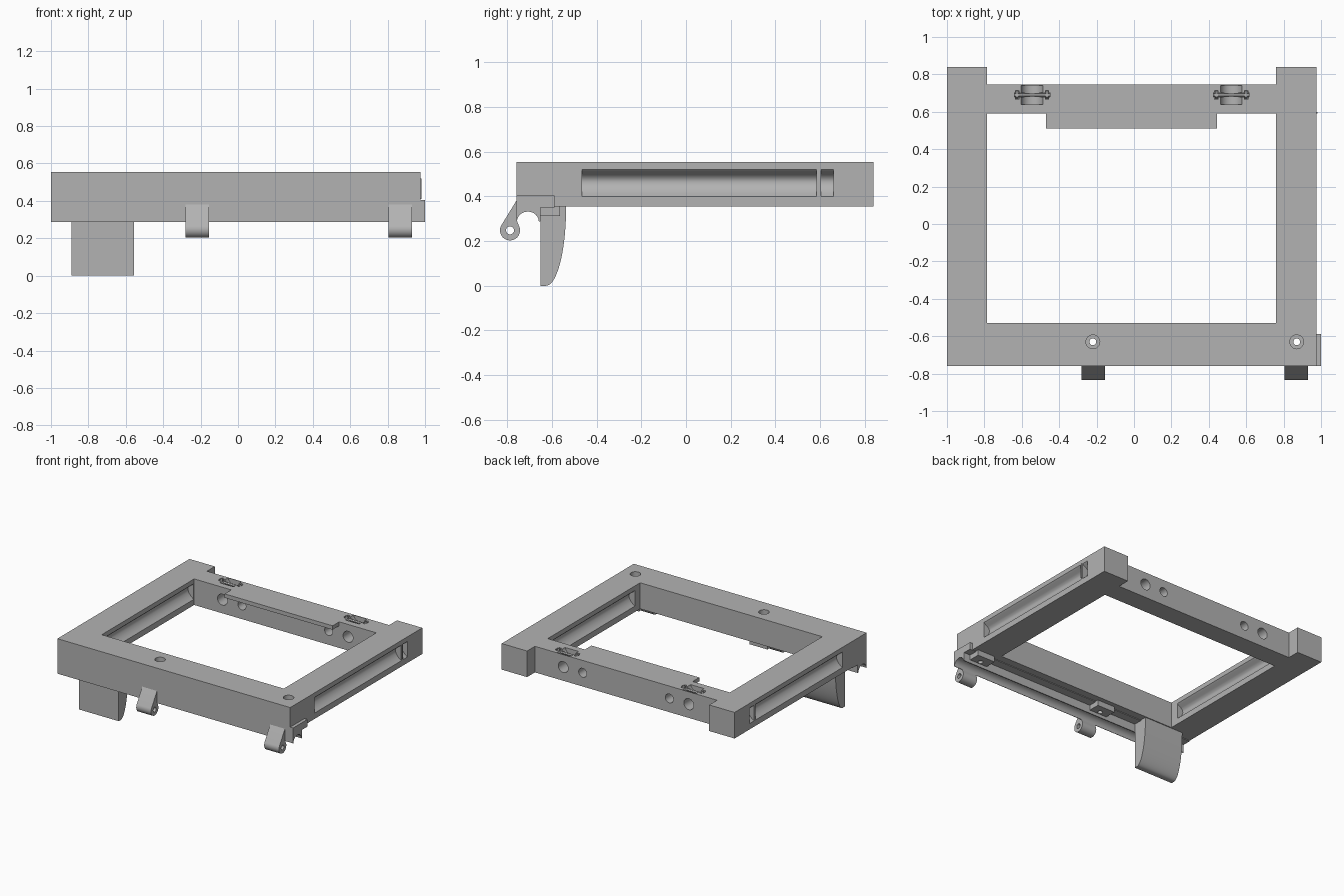
import bpy, bmesh, math
from mathutils import Vector, Matrix

cube = bpy.data.objects.get("Cube")
if cube:
    bpy.data.objects.remove(cube)

grey = bpy.data.materials.new("plain grey")
grey.use_nodes = True
tone = (0.45, 0.45, 0.45, 1)
grey.diffuse_color = tone
grey.node_tree.nodes["Principled BSDF"].inputs["Base Color"].default_value = tone


def make(name, bm):
    bmesh.ops.recalc_face_normals(bm, faces=bm.faces[:])
    mesh = bpy.data.meshes.new(name)
    bm.to_mesh(mesh)
    bm.free()
    mesh.materials.append(grey)
    ob = bpy.data.objects.new(name, mesh)
    bpy.context.collection.objects.link(ob)
    return ob


def box(name, x, y, z):
    bm = bmesh.new()
    bmesh.ops.create_cube(bm, size=1)
    for v in bm.verts:
        v.co = [(a + b) / 2 + c * (b - a) for (a, b), c in zip((x, y, z), v.co)]
    return make(name, bm)


def prism(name, points, start, along):
    """Close a list of 3D points into a face and extrude it."""
    bm = bmesh.new()
    face = bm.faces.new([bm.verts.new(Vector(p) + Vector(start)) for p in points])
    new = bmesh.ops.extrude_face_region(bm, geom=[face])["geom"]
    bmesh.ops.translate(bm, vec=along, verts=[g for g in new if isinstance(g, bmesh.types.BMVert)])
    return make(name, bm)


def cylinder(name, centre, radius, length, axis, sides=32):
    turn = {"X": Matrix.Rotation(math.pi / 2, 4, "Y"),
            "Y": Matrix.Rotation(math.pi / 2, 4, "X"), "Z": Matrix()}[axis]
    bm = bmesh.new()
    bmesh.ops.create_cone(bm, cap_ends=True, segments=sides, radius1=radius, radius2=radius,
                          depth=length, matrix=Matrix.Translation(centre) @ turn)
    return make(name, bm)


def arc(cy, cz, ry, rz, a, b, n=16):
    angles = [math.radians(a + (b - a) * i / n) for i in range(n + 1)]
    return [(0, cy + ry * math.cos(t), cz + rz * math.sin(t)) for t in angles]


def carve(ob, cutters):
    for c in cutters:
        m = ob.modifiers.new("cut", "BOOLEAN")
        m.operation, m.solver, m.object = "DIFFERENCE", "EXACT", c
    bpy.context.view_layer.update()
    mesh = bpy.data.meshes.new_from_object(ob.evaluated_get(bpy.context.evaluated_depsgraph_get()))
    ob.modifiers.clear()
    ob.data = mesh
    for c in cutters:
        bpy.data.objects.remove(c)


LEFT, RIGHT, IN_L, IN_R = -1.0, 0.975, -0.785, 0.76
BOTTOM, TOP = 0.355, 0.555
bolt_xs = (-0.22, 0.87)
clamp_xs = (-0.545, 0.52)

# Frame slab, its opening with a thin rear lip, and the rear notch
frame = box("frame", (LEFT, RIGHT), (-0.76, 0.84), (BOTTOM, TOP))
cuts = [
    box("opening", (IN_L, IN_R), (-0.53, 0.51), (0.2, 0.7)),
    box("opening_left", (IN_L, -0.47), (0.5, 0.59), (0.2, 0.7)),
    box("opening_right", (0.445, IN_R), (0.5, 0.59), (0.2, 0.7)),
    box("under_lip", (-0.48, 0.455), (0.5, 0.59), (0.2, 0.525)),
    box("rear_notch", (IN_L, IN_R), (0.745, 0.9), (0.2, 0.7)),
]

# Grip grooves on both faces of each side bar, split by a rib outside
groove = [(-0.02, 0.52), (0, 0.52), (0.012, 0.508), (0.032, 0.497), (0.046, 0.482),
          (0.05, 0.465), (0.044, 0.445), (0.03, 0.425), (0.014, 0.41), (0, 0.4), (-0.02, 0.4)]
for x, inward in ((LEFT, 1), (IN_L, -1), (IN_R, 1), (RIGHT, -1)):
    spans = [(-0.465, 0.585)]
    if x in (LEFT, RIGHT):
        spans.append((0.605, 0.66))
    for a, b in spans:
        cuts.append(prism("groove", [(x + inward * d, 0, z) for d, z in groove],
                          (0, a, 0), (0, b - a, 0)))

# Holes through the rear bar, and clamp pockets in its top
for x in clamp_xs:
    inner = x - math.copysign(0.165, x)
    cuts.append(cylinder("rear_hole", (x, 0.67, 0.46), 0.042, 0.3, "Y"))
    cuts.append(cylinder("rear_small_hole", (inner, 0.67, 0.46), 0.034, 0.3, "Y"))
    cuts.append(cylinder("clamp_trough", (x, 0.69, 0.57), 0.06, 0.1, "Y"))
    cuts.append(box("clamp_slot", (x - 0.095, x + 0.095), (0.678, 0.702), (0.525, 0.6)))
    for s in (-1, 1):
        cuts.append(box("nut_slot", (x + s * 0.08 - 0.009, x + s * 0.08 + 0.009),
                        (0.665, 0.715), (0.515, 0.6)))

# Counterbored bolt holes in the front bar
for x in bolt_xs:
    cuts.append(cylinder("bolt_recess", (x, -0.63, 0.55), 0.037, 0.1, "Z"))
    cuts.append(cylinder("bolt_hole", (x, -0.63, 0.4), 0.018, 0.5, "Z"))
carve(frame, cuts)
box("side_rib", (0.93, 0.98), (0.59, 0.6), (0.41, 0.52))

# Clamp bolts lying in the pockets
for x in clamp_xs:
    cylinder("clamp_bolt", (x, 0.69, 0.538), 0.009, 0.2, "X", 12)
    for s in (-1, 1):
        cylinder("clamp_nut", (x + s * 0.08, 0.69, 0.535), 0.02, 0.016, "X", 6)

# Round-bottomed channel under the front edge
profile = [(0, -0.76, 0.405), (0, -0.588, 0.405), (0, -0.588, 0.35), (0, -0.652, 0.35),
           (0, -0.652, 0.287)]
profile += arc(-0.708, 0.287, 0.049, 0.045, 0, 180) + [(0, -0.76, 0.287)]
channel = prism("front_channel", profile, (LEFT, 0, 0), (2, 0, 0))
carve(channel, [cylinder("bolt_hole", (x, -0.63, 0.4), 0.018, 0.5, "Z") for x in bolt_xs])

for x in bolt_xs:
    # Nut holder below each bolt hole
    holder = box("nut_holder", (x - 0.075, x + 0.075), (-0.66, -0.565), (0.312, 0.356))
    carve(holder, [cylinder("bolt_hole", (x, -0.63, 0.4), 0.018, 0.5, "Z")])

for x in (-0.28, 0.805):
    # Hinge knuckle with a sloping arm
    outline = [(0, -0.757, 0.385), (0, -0.757, 0.29)] + arc(-0.788, 0.248, 0.045, 0.045, 20, -210, 24)
    knuckle = prism("hinge_knuckle", outline, (x, 0, 0), (0.125, 0, 0))
    carve(knuckle, [cylinder("pin_hole", (x + 0.06, -0.788, 0.248), 0.018, 0.4, "X")])

# Hanging finger tab with a curved back
tab = [(0, -0.652, 0), (0, -0.652, 0.356), (0, -0.537, 0.356)]
tab += arc(-0.627, 0.35, 0.09, 0.35, 0, -90, 20)
prism("finger_tab", tab, (-0.89, 0, 0), (0.335, 0, 0))

# Smooth the round parts and keep the edges sharp
bpy.ops.object.select_all(action="DESELECT")
for ob in bpy.context.collection.objects:
    if ob.type == "MESH" and grey.name in ob.data.materials:
        ob.select_set(True)
        bpy.context.view_layer.objects.active = ob
bpy.ops.object.shade_smooth_by_angle(angle=math.radians(30))
